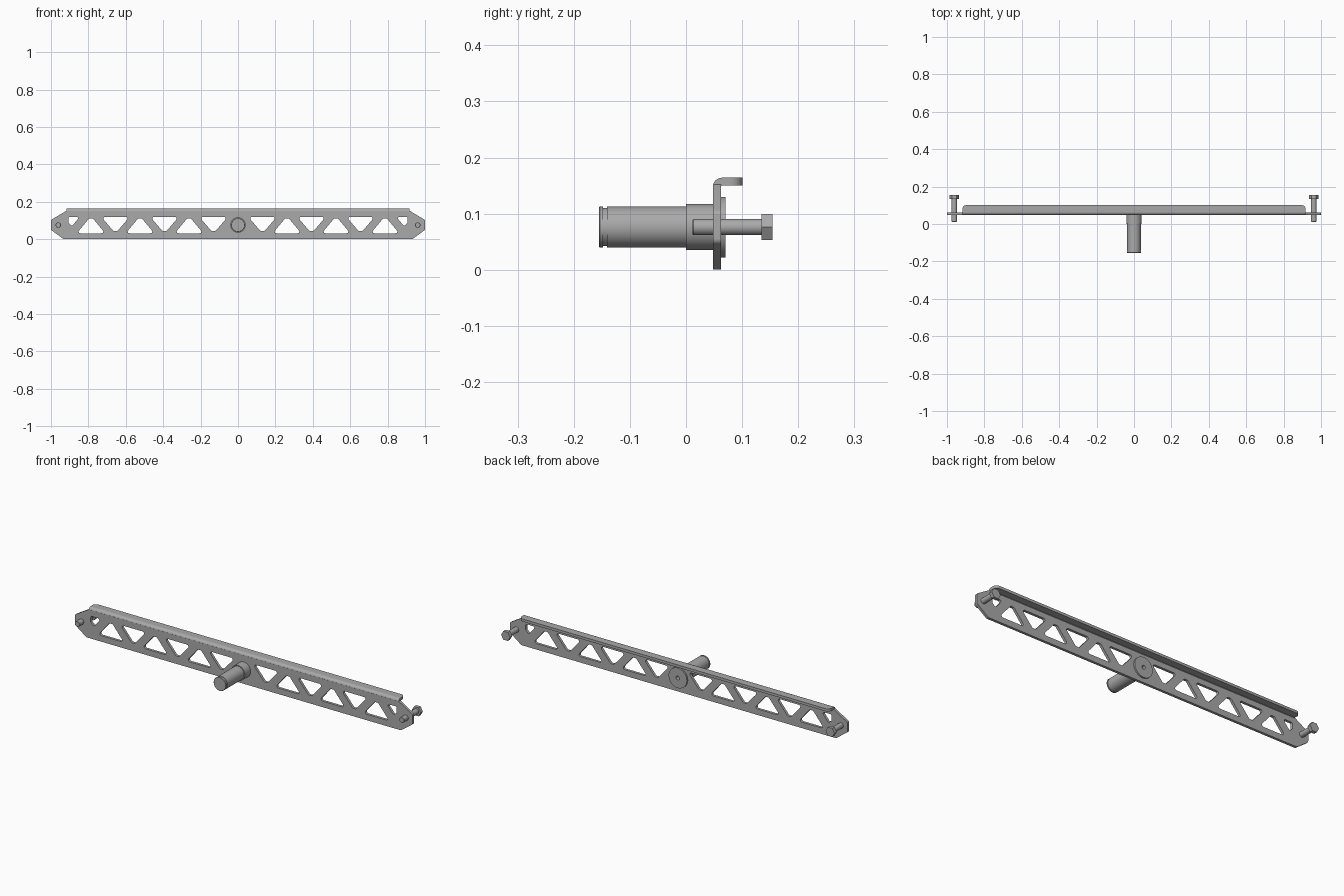
import bpy, bmesh, math
from mathutils import Vector, Matrix

if "Cube" in bpy.data.objects:
    bpy.data.objects.remove(bpy.data.objects["Cube"])

ZC = 0.076                      # height of shaft and bolt axes

steel = bpy.data.materials.new("grey steel")
steel.diffuse_color = (0.40, 0.40, 0.40, 1)
steel.use_nodes = True
steel.node_tree.nodes["Principled BSDF"].inputs["Base Color"].default_value = steel.diffuse_color


def finish(obj, angle=35):
    obj.data.materials.clear()
    obj.data.materials.append(steel)
    bpy.ops.object.select_all(action='DESELECT')
    obj.select_set(True)
    bpy.context.view_layer.objects.active = obj
    bpy.ops.object.shade_smooth_by_angle(angle=math.radians(angle))
    return obj


def from_bmesh(name, bm, angle=35):
    bmesh.ops.recalc_face_normals(bm, faces=bm.faces)
    me = bpy.data.meshes.new(name)
    bm.to_mesh(me)
    bm.free()
    obj = bpy.data.objects.new(name, me)
    bpy.context.collection.objects.link(obj)
    return finish(obj, angle)


def rounded(points, r, steps=6):
    """Polygon with every corner filleted to radius r."""
    out = []
    n = len(points)
    for i in range(n):
        p = Vector(points[i])
        a = (Vector(points[i - 1]) - p).normalized()
        b = (Vector(points[(i + 1) % n]) - p).normalized()
        half = a.angle(b) / 2
        c = p + (a + b).normalized() * (r / math.sin(half))
        t0 = p + a * (r / math.tan(half)) - c
        t1 = p + b * (r / math.tan(half)) - c
        sweep = t0.angle_signed(t1)
        for k in range(steps + 1):
            out.append(c + Matrix.Rotation(-sweep * k / steps, 2) @ t0)
    return out


def lathe(name, profile, x=0, steps=48):
    """Revolve (radius, y) points around the y axis."""
    bm = bmesh.new()
    vs = [bm.verts.new((x + r, y, ZC)) for r, y in profile]
    es = [bm.edges.new(p) for p in zip(vs, vs[1:])]
    bmesh.ops.spin(bm, geom=vs + es, cent=(x, 0, ZC), axis=(0, 1, 0),
                   angle=2 * math.pi, steps=steps)
    bmesh.ops.remove_doubles(bm, verts=bm.verts, dist=1e-5)
    return from_bmesh(name, bm)


# truss plate: outline and cut-outs as one filled 2D curve
right = [(0.932, 0), (1.0, 0.05), (1.0, 0.103), (0.918, 0.152)]
loops = [rounded(right + [(-x, z) for x, z in reversed(right)], 0.012)]
for s in (-1, 1):
    for k in (1, 2, 3):
        c = 0.262 * k * s       # upward triangles
        loops.append(rounded([(c - 0.076, 0.032), (c + 0.076, 0.032),
                              (c + 0.01, 0.111), (c - 0.01, 0.111)], 0.009))
        c = 0.131 * (2 * k - 1) * s     # downward triangles
        loops.append(rounded([(c - 0.076, 0.12), (c - 0.01, 0.043),
                              (c + 0.01, 0.043), (c + 0.076, 0.12)], 0.009))
    # short end cut-out
    end = [(0.846, 0.12), (0.906, 0.12), (0.906, 0.088), (0.888, 0.07)]
    loops.append(rounded([(x * s, z) for x, z in end], 0.008))
loops.append([(0.041 * math.cos(i * math.pi / 24), ZC + 0.041 * math.sin(i * math.pi / 24))
              for i in range(48)])
cu = bpy.data.curves.new("truss_plate", 'CURVE')
cu.dimensions = '2D'
cu.fill_mode = 'BOTH'
cu.extrude = 0.007
for loop in loops:
    sp = cu.splines.new('POLY')
    sp.points.add(len(loop) - 1)
    for pt, co in zip(sp.points, loop):
        pt.co = (co[0], co[1], 0, 1)
    sp.use_cyclic_u = True
plate = bpy.data.objects.new("truss_plate", cu)
bpy.context.collection.objects.link(plate)
plate.rotation_euler = (math.pi / 2, 0, 0)
plate.location = (0, 0.055, 0)
bpy.context.view_layer.objects.active = plate
plate.select_set(True)
bpy.ops.object.convert(target='MESH')
finish(bpy.context.view_layer.objects.active)

# bent top flange: profile in y/z swept along x, free corners rounded
arc = [(0.064 - 0.016 * math.cos(a), 0.148 + 0.016 * math.sin(a))
       for a in [i * math.pi / 16 for i in range(9)]]
profile = arc + [(0.101, 0.164), (0.101, 0.150), (0.064, 0.150), (0.062, 0.148)]
bm = bmesh.new()
face = bm.faces.new([bm.verts.new((-0.918, y, z)) for y, z in profile])
ext = bmesh.ops.extrude_face_region(bm, geom=[face], use_keep_orig=True)
bmesh.ops.translate(bm, vec=(1.836, 0, 0),
                    verts=[g for g in ext["geom"] if isinstance(g, bmesh.types.BMVert)])
corners = [e for e in bm.edges if all(v.co.y > 0.1 for v in e.verts)
           and abs(e.verts[0].co.x - e.verts[1].co.x) < 0.01]
bmesh.ops.bevel(bm, geom=corners, offset=0.022, segments=6, profile=0.5, affect='EDGES')
from_bmesh("top_flange", bm)

# pivot shaft with retaining groove, collar and drilled rear disc
lathe("pivot_shaft", [
    (0, -0.155), (0.035, -0.155), (0.0365, -0.1535), (0.0365, -0.148),
    (0.034, -0.148), (0.034, -0.141), (0.0365, -0.141), (0.0365, 0),
    (0.041, 0), (0.041, 0.062), (0.054, 0.062), (0.054, 0.070),
    (0.010, 0.070), (0.010, 0.040), (0, 0.040)])

# end bolts: round shank plus hexagonal head
for s, side in ((-1, "left"), (1, "right")):
    lathe("bolt_shank_" + side, [(0, 0.012), (0.013, 0.012), (0.0145, 0.0135),
                                 (0.0145, 0.136), (0, 0.136)], 0.961 * s, 32)
    bm = bmesh.new()
    bmesh.ops.create_cone(bm, cap_ends=True, segments=6, radius1=0.0265,
                          radius2=0.0265, depth=0.019,
                          matrix=Matrix.Translation((0.961 * s, 0.1445, ZC))
                          @ Matrix.Rotation(math.pi / 2, 4, 'X')
                          @ Matrix.Rotation(math.pi / 6, 4, 'Z'))
    from_bmesh("bolt_head_" + side, bm, 20)
